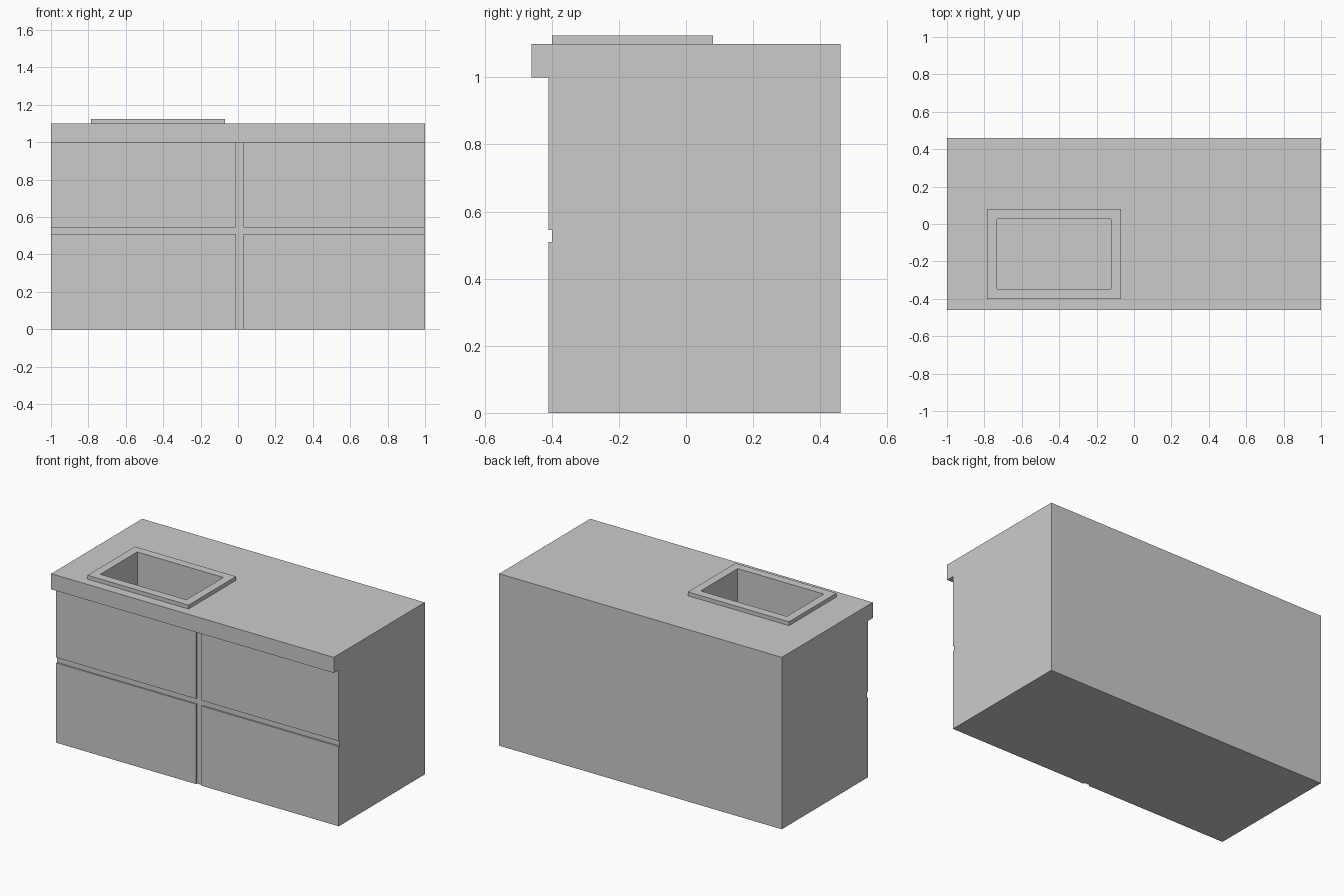
import bpy, bmesh

if "Cube" in bpy.data.objects:
    bpy.data.objects.remove(bpy.data.objects["Cube"])

FLOOR = 0.78                                  # inside bottom of the sink
RIM = (-0.785, -0.07, -0.40, 0.08)            # sink rim x0, x1, y0, y1


def box(name, x0, x1, y0, y1, z0, z1):
    bm = bmesh.new()
    bmesh.ops.create_cube(bm, size=1)
    for v in bm.verts:
        v.co = (x1 if v.co.x > 0 else x0,
                y1 if v.co.y > 0 else y0,
                z1 if v.co.z > 0 else z0)
    return finish(bm, name)


def finish(bm, name):
    bmesh.ops.recalc_face_normals(bm, faces=bm.faces)
    mesh = bpy.data.meshes.new(name)
    bm.to_mesh(mesh)
    bm.free()
    ob = bpy.data.objects.new(name, mesh)
    bpy.context.collection.objects.link(ob)
    return ob


def ring(bm, inset, z):
    x0, x1, y0, y1 = RIM
    x0, x1, y0, y1 = x0 + inset, x1 - inset, y0 + inset, y1 - inset
    return [bm.verts.new((x, y, z)) for x, y in
            ((x0, y0), (x1, y0), (x1, y1), (x0, y1))]


def cut(ob, cutter):
    mod = ob.modifiers.new("sink_hole", 'BOOLEAN')
    mod.operation = 'DIFFERENCE'
    mod.solver = 'EXACT'
    mod.object = cutter
    bpy.context.view_layer.objects.active = ob
    bpy.ops.object.modifier_apply(modifier=mod.name)


# Cabinet carcass and overhanging countertop
cabinet = box("cabinet_body", -1, 1, -0.40, 0.46, 0, 1.0)
counter = box("countertop", -1, 1, -0.46, 0.46, 1.0, 1.10)

# Four front panels separated by grooves
for side, x0, x1 in (("left", -1, -0.01), ("right", 0.03, 1)):
    for level, z0, z1 in (("lower", 0, 0.51), ("upper", 0.545, 1.0)):
        box(f"{level}_{side}_front", x0, x1, -0.41, -0.40, z0, z1)

# Opening for the sink in countertop and cabinet
x0, x1, y0, y1 = RIM
m = 0.042
cutter = box("sink_cutter", x0 + m, x1 - m, y0 + m, y1 - m, FLOOR - 0.02, 1.3)
cutter.hide_render = True
cut(cabinet, cutter)
cut(counter, cutter)
bpy.data.objects.remove(cutter)

# Sink: raised rim and thin-walled basin as one closed shell
bm = bmesh.new()
profile = [(0.044, FLOOR - 0.008), (0.044, 1.10), (0, 1.10),
           (0, 1.125), (0.053, 1.125), (0.053, FLOOR)]
rings = [ring(bm, i, z) for i, z in profile]
for a, b in zip(rings, rings[1:]):
    for k in range(4):
        n = (k + 1) % 4
        bm.faces.new((a[k], a[n], b[n], b[k]))
bm.faces.new(rings[0])
bm.faces.new(rings[-1])
finish(bm, "sink")
